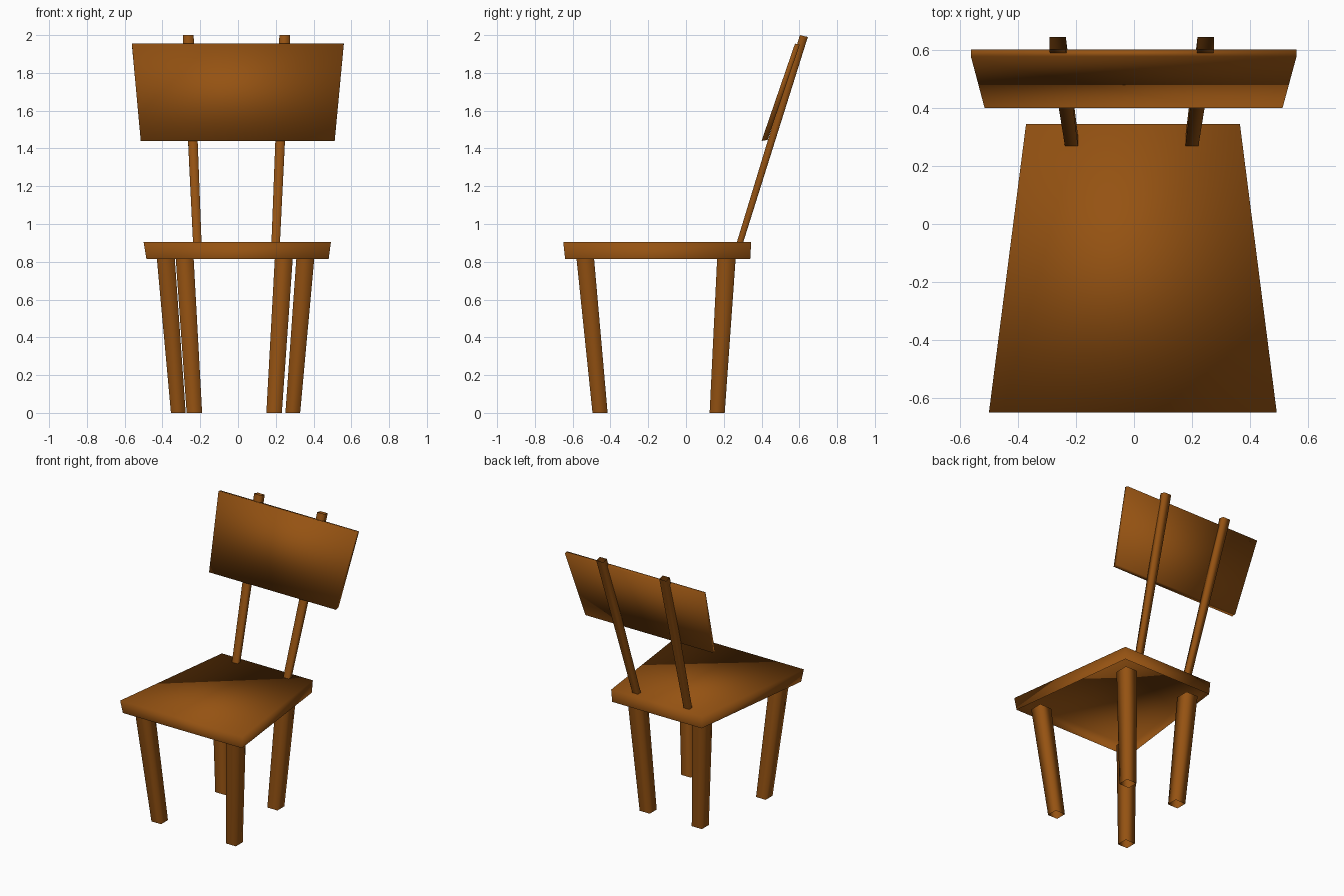
import bpy

if "Cube" in bpy.data.objects:
    bpy.data.objects.remove(bpy.data.objects["Cube"])

wood = bpy.data.materials.new("wood")
wood.diffuse_color = (0.30, 0.085, 0.006, 1.0)
wood.use_nodes = True
wood.node_tree.nodes["Principled BSDF"].inputs["Base Color"].default_value = wood.diffuse_color


def rect(x0, x1, y0, y1, z0, z1=None):
    """Rectangle ring, counter-clockwise; z0 on the front edge, z1 on the back edge."""
    z1 = z0 if z1 is None else z1
    return [(x0, y0, z0), (x1, y0, z0), (x1, y1, z1), (x0, y1, z1)]


def loft(name, low, high, cap_low=False, cap_high=False):
    """Four side faces between two rings, with optional end caps."""
    faces = [(i, (i + 1) % 4, (i + 1) % 4 + 4, i + 4) for i in range(4)]
    if cap_low:
        faces.append((3, 2, 1, 0))
    if cap_high:
        faces.append((4, 5, 6, 7))
    mesh = bpy.data.meshes.new(name)
    mesh.from_pydata(low + high, [], faces)
    mesh.materials.append(wood)
    mesh.shade_smooth()
    obj = bpy.data.objects.new(name, mesh)
    bpy.context.collection.objects.link(obj)
    return obj


def mirrored(ring, centre):
    """Mirror a ring across x = centre, keeping its winding."""
    flipped = [(2 * centre - x, y, z) for x, y, z in ring]
    return [flipped[i] for i in (1, 0, 3, 2)]


def pair(name, low, high, centre):
    loft("left_" + name, low, high)
    loft("right_" + name, mirrored(low, centre), mirrored(high, centre))


# Seat: tapered slab, hollow underneath
loft("seat",
     [(-0.485, -0.64, 0.815), (0.48, -0.64, 0.815),
      (0.36, 0.34, 0.815), (-0.365, 0.34, 0.815)],
     [(-0.50, -0.65, 0.905), (0.492, -0.65, 0.905),
      (0.365, 0.345, 0.905), (-0.372, 0.345, 0.905)],
     cap_high=True)

# Legs: square tubes widening and splaying upward
pair("front_leg",
     rect(-0.355, -0.277, -0.495, -0.415, 0.0),
     rect(-0.43, -0.335, -0.58, -0.487, 0.82), -0.013)
pair("back_leg",
     rect(-0.272, -0.19, 0.125, 0.205, 0.0),
     rect(-0.33, -0.235, 0.165, 0.263, 0.82), -0.02)

# Back posts: thin leaning bars
pair("back_post",
     rect(-0.238, -0.193, 0.268, 0.302, 0.90),
     rect(-0.292, -0.235, 0.603, 0.645, 2.0, 1.99), -0.008)

# Backrest: leaning board, wider at the top
loft("backrest",
     rect(-0.515, 0.512, 0.40, 0.432, 1.44, 1.445),
     rect(-0.562, 0.56, 0.577, 0.602, 1.955, 1.95),
     cap_low=True, cap_high=True)
